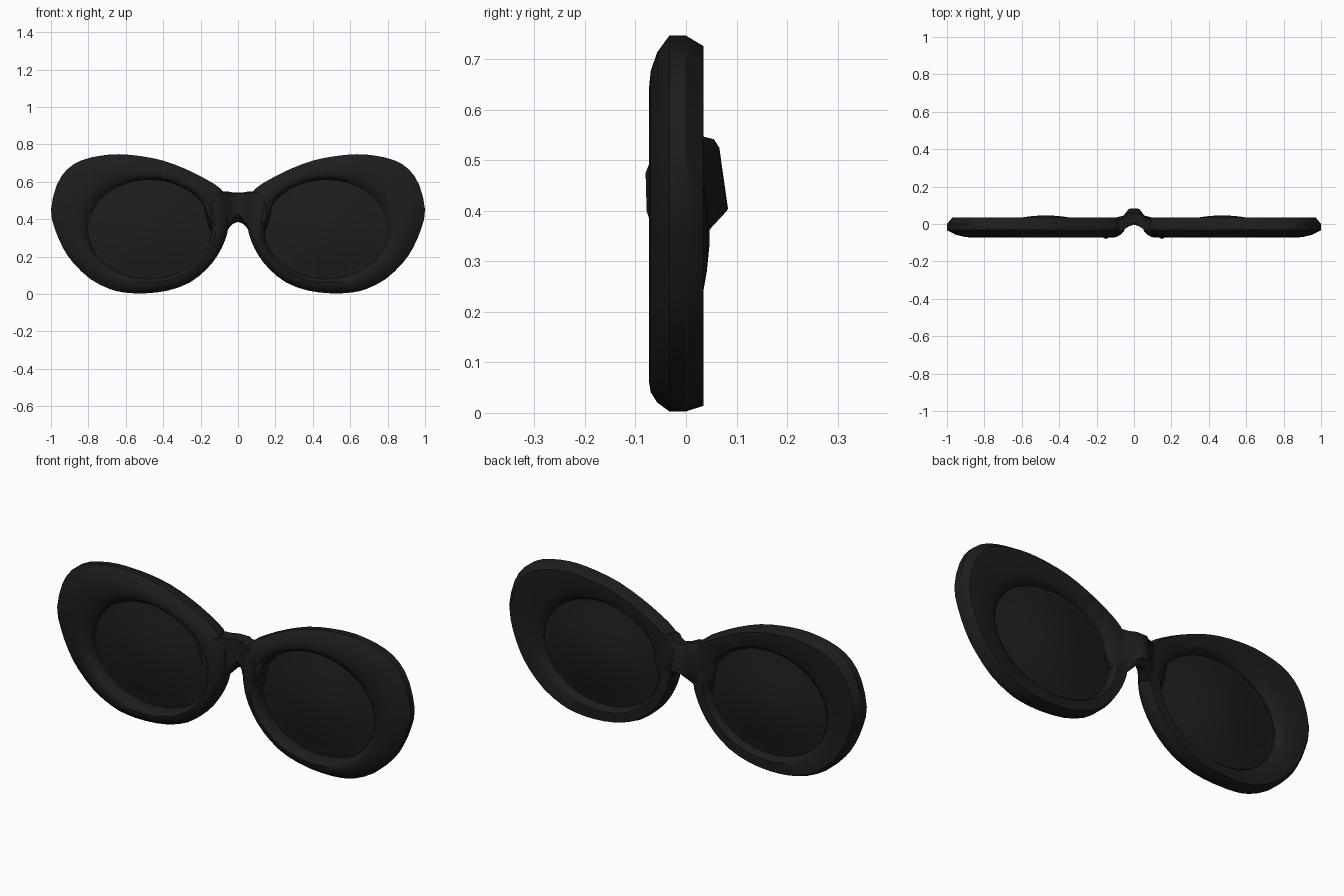
import bpy, bmesh, math

if "Cube" in bpy.data.objects:
    bpy.data.objects.remove(bpy.data.objects["Cube"])

black = bpy.data.materials.new("black_plastic")
black.diffuse_color = (0.012, 0.012, 0.012, 1)
black.use_nodes = True
black.node_tree.nodes["Principled BSDF"].inputs["Base Color"].default_value = black.diffuse_color

# Lens opening ellipse: centre and radii
CX, CZ, A, B = 0.472, 0.346, 0.33, 0.264

# Outer outline of one rim (x, z)
OUTLINE = [(.50, .003), (.61, .008), (.69, .028), (.79, .08), (.88, .165), (.935, .245),
           (.98, .35), (1.0, .45), (.97, .58), (.915, .665), (.835, .715), (.73, .74),
           (.635, .747), (.52, .737), (.40, .713), (.28, .668), (.17, .613), (.09, .56),
           (.062, .50), (.05, .43), (.053, .35), (.07, .285), (.11, .205), (.17, .13),
           (.26, .06), (.375, .018)]

# Rim section: (share of the way from outer edge to lens, y)
SECTION = [(0, 0), (0, -.033), (.22, -.057), (.48, -.070), (.72, -.073), (.88, -.064),
           (1.0, -.042), (1.0, .005), (.9, .025), (.78, .035), (.14, .035)]


def smooth_loop(pts):
    """Closed loop with a Catmull-Rom midpoint between neighbours."""
    out, n = [], len(pts)
    for i in range(n):
        a, b, c, d = (pts[(i + k) % n] for k in (-1, 0, 1, 2))
        out += [b, tuple((9 * (b[j] + c[j]) - a[j] - d[j]) / 16 for j in (0, 1))]
    return out


def skin(name, rings, closed, caps, angle):
    """Join rings of points with quads and mirror the part across x = 0."""
    bm = bmesh.new()
    vs = [[bm.verts.new(p) for p in r] for r in rings]
    n, m = len(vs), len(vs[0])
    for i in range(n if closed else n - 1):
        r, s = vs[i], vs[(i + 1) % n]
        for j in range(m):
            k = (j + 1) % m
            bm.faces.new((r[j], r[k], s[k], s[j]))
    for c in caps:
        bm.faces.new(vs[c])
    bmesh.ops.remove_doubles(bm, verts=bm.verts, dist=1e-5)
    bmesh.ops.recalc_face_normals(bm, faces=bm.faces)
    me = bpy.data.meshes.new(name)
    bm.to_mesh(me)
    bm.free()
    me.materials.append(black)
    ob = bpy.data.objects.new(name, me)
    bpy.context.collection.objects.link(ob)
    bpy.ops.object.select_all(action='DESELECT')
    ob.select_set(True)
    bpy.context.view_layer.objects.active = ob
    bpy.ops.object.shade_smooth_by_angle(angle=math.radians(angle))
    mod = ob.modifiers.new("mirror", 'MIRROR')
    mod.merge_threshold = 1e-4
    return ob


# Rims: section swept between the outline and the lens ellipse
rings = []
for x, z in smooth_loop(OUTLINE):
    t = math.atan2((z - CZ) / B, (x - CX) / A)
    ix, iz = CX + A * math.cos(t), CZ + B * math.sin(t)
    rings.append([(x + (ix - x) * s, y, z + (iz - z) * s) for s, y in SECTION])
skin("rims", rings, True, [], 40)

# Lenses: shallow domes to front and back
rows = []
radii = [.04, .25, .5, .75, .92, 1.02]
for side, r in [(-1, r) for r in radii] + [(1, r) for r in reversed(radii)]:
    y = -.006 + side * (.053 if side > 0 else .046) * max(0.04, 1 - r ** 1.6)
    rows.append([(CX + A * r * math.cos(math.tau * i / 48), y,
                  CZ + B * r * math.sin(math.tau * i / 48)) for i in range(48)])
skin("lenses", rows, False, [0, -1], 50)

# Bridge: sections (y, z) from the middle out into the rim
BRIDGE = [
    (0.0,  [(.005, .535), (.055, .542), (.066, .525), (.083, .405), (.045, .385), (-.003, .43)]),
    (.028, [(-.008, .537), (.055, .542), (.064, .525), (.081, .40), (.045, .375), (-.012, .40)]),
    (.055, [(-.03, .545), (.03, .548), (.04, .525), (.045, .38), (.03, .345), (-.03, .35)]),
    (.10,  [(-.055, .54), (.02, .55), (.033, .52), (.034, .36), (.02, .31), (-.055, .33)]),
    (.15,  [(-.08, .475), (.01, .53), (.03, .50), (.03, .38), (.01, .33), (-.078, .40)]),
    (.185, [(-.062, .505), (0, .52), (.01, .51), (.01, .50), (0, .49), (-.062, .48)]),
]
skin("nose_bridge", [[(x, y, z) for y, z in sec] for x, sec in BRIDGE], False, [-1], 45)
